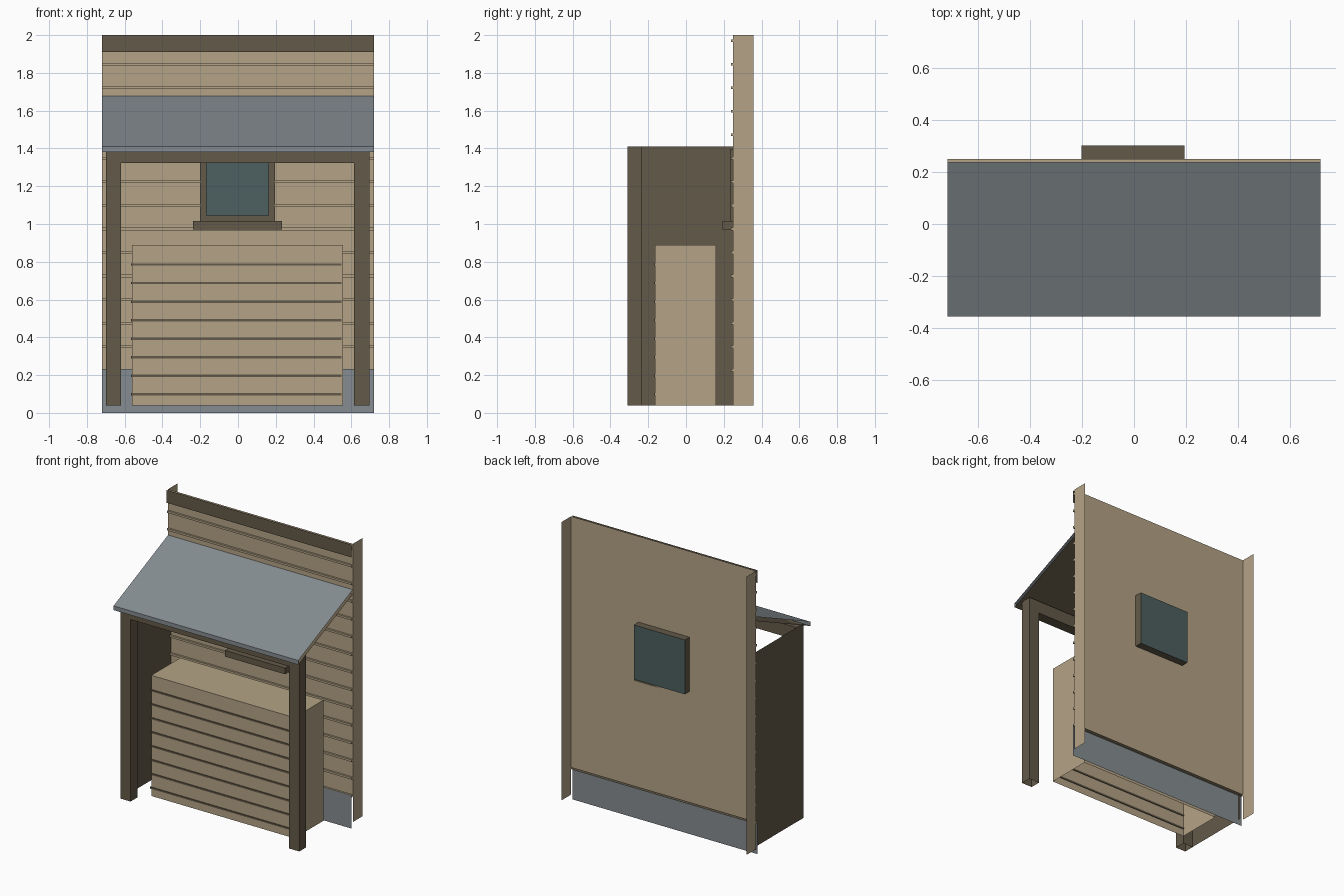
import bpy
import bmesh
from mathutils import Vector

cube = bpy.data.objects.get("Cube")
if cube:
    bpy.data.objects.remove(cube, do_unlink=True)


def material(name, rgb):
    m = bpy.data.materials.new(name)
    m.use_nodes = True
    m.diffuse_color = (*rgb, 1)
    m.node_tree.nodes["Principled BSDF"].inputs["Base Color"].default_value = (*rgb, 1)
    return m


TAN = material("tan boards", (0.46, 0.37, 0.24))
BROWN = material("dark brown timber", (0.125, 0.1, 0.065))
GREY = material("blue grey metal", (0.235, 0.265, 0.285))
GLASS = material("dark teal glass", (0.075, 0.115, 0.115))


def finish(name, bm, mat):
    mesh = bpy.data.meshes.new(name)
    bm.to_mesh(mesh)
    bm.free()
    mesh.materials.append(mat)
    obj = bpy.data.objects.new(name, mesh)
    bpy.context.collection.objects.link(obj)
    return obj


def add_box(bm, x, y, z, open_dirs=()):
    """Box between (min, max) pairs, leaving out faces that point along open_dirs."""
    made = bmesh.ops.create_cube(bm, size=1)["verts"]
    for v in made:
        v.co = Vector([r[0] if c < 0 else r[1] for c, r in zip(v.co, (x, y, z))])
    faces = {f for v in made for f in v.link_faces}
    for f in faces:
        f.normal_update()
    drop = [f for f in faces if any(f.normal.dot(Vector(d)) > 0.9 for d in open_dirs)]
    bmesh.ops.delete(bm, geom=drop, context="FACES_ONLY")


def box(name, x, y, z, mat, open_dirs=()):
    bm = bmesh.new()
    add_box(bm, x, y, z, open_dirs)
    return finish(name, bm, mat)


def sheet(name, corners, mat):
    bm = bmesh.new()
    bm.faces.new([bm.verts.new(c) for c in corners])
    return finish(name, bm, mat)


def upright(name, x, y, z, mat):
    """Flat sheet facing the front."""
    return sheet(name, [(x[0], y, z[0]), (x[1], y, z[0]), (x[1], y, z[1]), (x[0], y, z[1])], mat)


DOWN, FRONT, BACK = (0, 0, -1), (0, -1, 0), (0, 1, 0)
HALF = 0.72
WALL = 0.25      # wall plane
FACE = 0.237     # face of the siding ribs
FOOT = 0.04

# Back wall with base skirt, top trim and return flaps
upright("back_wall", (-HALF, HALF), WALL, (0.23, 2), TAN)
upright("base_skirt", (-HALF, HALF), FACE - 0.002, (0, 0.232), GREY)
upright("top_trim", (-HALF, HALF), FACE - 0.002, (1.91, 2), BROWN)
for side, s in (("left", 1), ("right", -1)):
    x = s * HALF
    ys = (WALL, 0.357)[::s]
    sheet(side + "_wall_return", [(x, ys[0], FOOT), (x, ys[1], FOOT), (x, ys[1], 2), (x, ys[0], 2)], TAN)

# Siding ribs, interrupted by the window
WX, WZ = (-0.202, 0.195), (1.012, 1.395)
bm = bmesh.new()
for i in range(15):
    z = 0.226 + i * 0.1246
    behind_window = WZ[0] < z < WZ[1]
    spans = [(-HALF, WX[0]), (WX[1], HALF)] if behind_window else [(-HALF, HALF)]
    for span in spans:
        add_box(bm, span, (FACE, WALL), (z - 0.007, z + 0.007), [BACK])
finish("siding_ribs", bm, TAN)

# Window: frame bars, glass on both sides, box on the back, sill
T = 0.034
bm = bmesh.new()
for x in ((WX[0], WX[0] + T), (WX[1] - T, WX[1])):
    add_box(bm, x, (FACE - 0.004, WALL), WZ)
for z in ((WZ[0], WZ[0] + T), (WZ[1] - T, WZ[1])):
    add_box(bm, (WX[0] + T, WX[1] - T), (FACE - 0.004, WALL), z)
finish("window_frame", bm, BROWN)
upright("window_glass", (WX[0] + T, WX[1] - T), WALL - 0.004, (WZ[0] + T, WZ[1] - T), GLASS)
box("window_back_casing", WX, (WALL, 0.302), WZ, BROWN, [FRONT, BACK])
upright("window_back_glass", WX[::-1], 0.302, WZ, GLASS)
box("window_sill", (-0.238, 0.232), (0.193, WALL), (0.972, 1.015), BROWN)

# Porch posts, beam and side wall
TOP = 1.41
PY = (-0.31, -0.235)
box("right_post", (-0.698, -0.62), PY, (FOOT, TOP), BROWN, [DOWN])
box("left_post", (0.614, 0.695), PY, (FOOT, TOP), BROWN, [DOWN])
box("front_beam", (-0.62, 0.614), PY, (1.322, TOP), BROWN)
sheet("side_wall", [(-0.697, WALL, FOOT), (-0.697, PY[1], FOOT),
                    (-0.697, PY[1], TOP), (-0.697, WALL, TOP)], BROWN)

# Sloping porch roof with open ends
EAVE, RISE, THICK = -0.357, 0.267, 0.03
sheet("roof_top", [(-HALF, EAVE, TOP), (HALF, EAVE, TOP),
                   (HALF, WALL, TOP + RISE), (-HALF, WALL, TOP + RISE)], GREY)
upright("roof_eave", (-HALF, HALF), EAVE, (TOP - THICK, TOP), GREY)
low = TOP - THICK
sheet("roof_underside", [(-HALF, WALL, low + RISE), (HALF, WALL, low + RISE),
                         (HALF, EAVE, low), (-HALF, EAVE, low)], BROWN)

# Counter with dark slat lines
box("counter", (-0.56, 0.555), (-0.165, 0.158), (FOOT, 0.89), TAN, [DOWN])
bm = bmesh.new()
for i in range(8):
    z = 0.098 + i * 0.0982
    add_box(bm, (-0.567, 0.548), (-0.17, -0.16), (z - 0.006, z + 0.006))
finish("counter_slat_lines", bm, BROWN)
